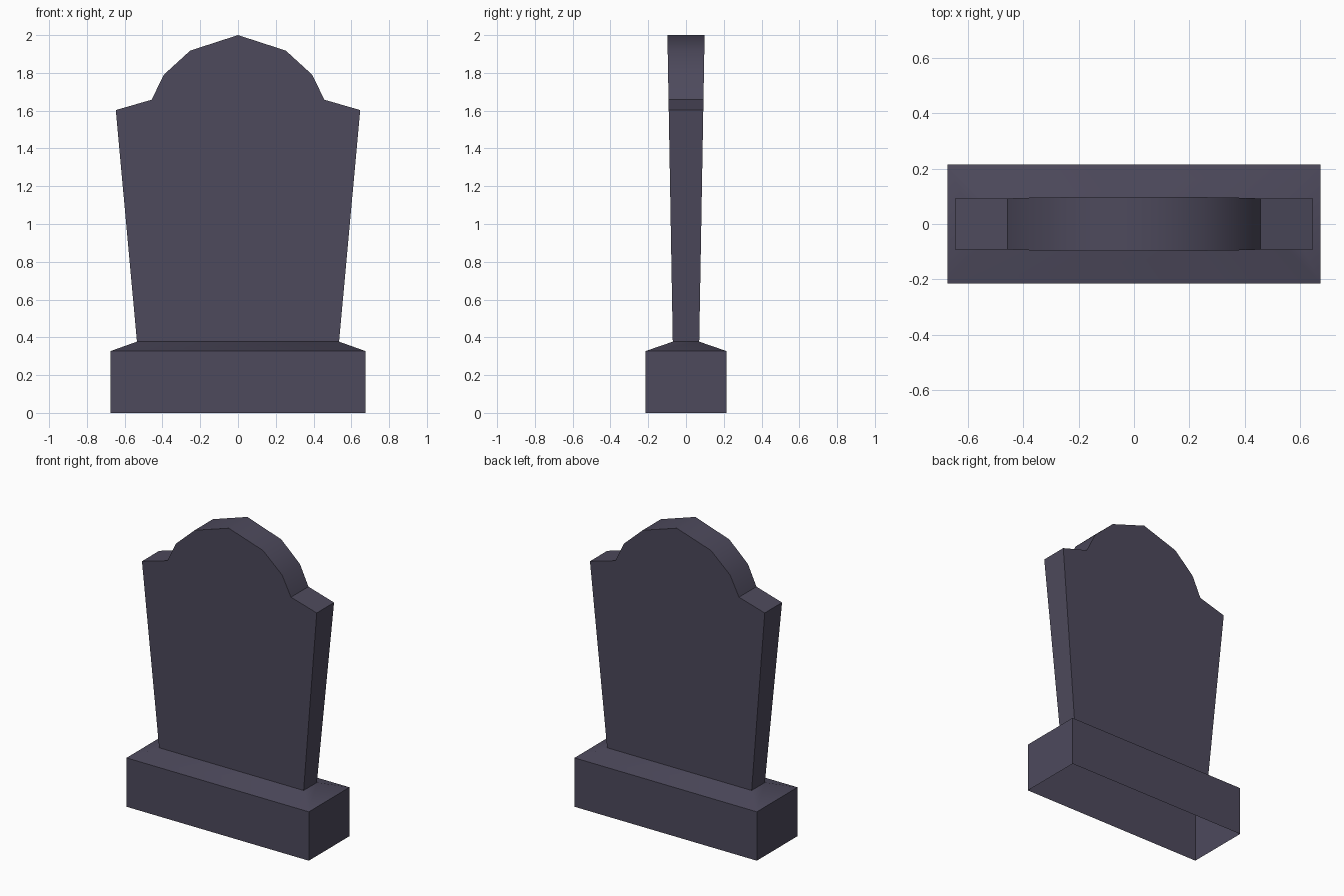
import bpy
import bmesh

cube = bpy.data.objects.get("Cube")
if cube:
    bpy.data.objects.remove(cube, do_unlink=True)

# Single stone colour
stone = bpy.data.materials.new("dark slate stone")
stone.use_nodes = True
colour = (0.075, 0.068, 0.108, 1.0)
stone.diffuse_color = colour
stone.node_tree.nodes["Principled BSDF"].inputs["Base Color"].default_value = colour


def loft(bm, ring_a, ring_b):
    """Join two closed rings with quads and return the faces."""
    n = len(ring_a)
    return [bm.faces.new((ring_a[i], ring_a[(i + 1) % n], ring_b[(i + 1) % n], ring_b[i]))
            for i in range(n)]


def finish(bm, name):
    mesh = bpy.data.meshes.new(name)
    bm.to_mesh(mesh)
    bm.free()
    obj = bpy.data.objects.new(name, mesh)
    bpy.context.collection.objects.link(obj)
    mesh.materials.append(stone)
    bpy.ops.object.select_all(action="DESELECT")
    obj.select_set(True)
    bpy.context.view_layer.objects.active = obj
    bpy.ops.object.shade_smooth_by_angle(angle=0.7)
    return obj


# Plinth: hollow underneath, upright walls and a sloping shoulder up to the slab
bm = bmesh.new()
rings = []
for hx, hy, z in ((0.675, 0.215, 0), (0.675, 0.215, 0.327), (0.535, 0.07, 0.377)):
    rings.append([bm.verts.new((sx * hx, sy * hy, z))
                  for sx, sy in ((-1, -1), (1, -1), (1, 1), (-1, 1))])
for lower, upper in zip(rings, rings[1:]):
    loft(bm, lower, upper)
finish(bm, "plinth")

# Slab: mirrored outline with shoulders and arched top, thickening with height
right_half = [(0.535, 0.377), (0.647, 1.603), (0.457, 1.658), (0.393, 1.79), (0.253, 1.918)]
outline = right_half + [(0, 2)] + [(-x, z) for x, z in reversed(right_half)]


def half_depth(z):
    return 0.07 + 0.0175 * (z - 0.377)


bm = bmesh.new()
front = [bm.verts.new((x, -half_depth(z), z)) for x, z in outline]
back = [bm.verts.new((x, half_depth(z), z)) for x, z in outline]
bm.faces.new(front)
bm.faces.new(list(reversed(back)))
rim = loft(bm, back, front)
# The underside sits on the plinth and stays open
bmesh.ops.delete(bm, geom=[rim[-1]], context="FACES_ONLY")
bmesh.ops.recalc_face_normals(bm, faces=bm.faces)
finish(bm, "headstone_slab")
